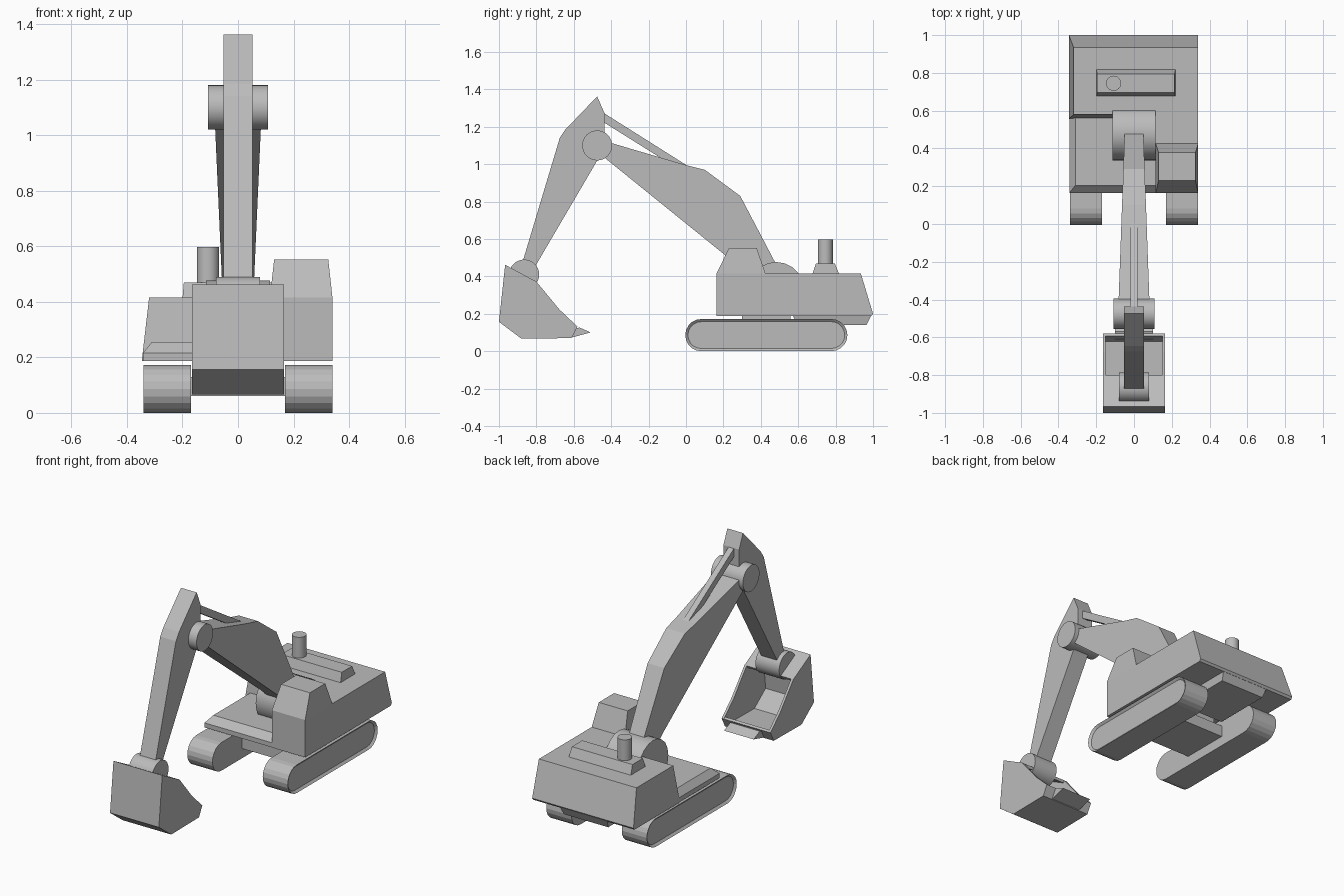
import bpy, bmesh, math
from mathutils import Vector

cube = bpy.data.objects.get("Cube")
if cube:
    bpy.data.objects.remove(cube)

grey = bpy.data.materials.new("plain_grey")
grey.use_nodes = True
tint = (0.5, 0.5, 0.5, 1)
grey.diffuse_color = tint
grey.node_tree.nodes["Principled BSDF"].inputs["Base Color"].default_value = tint


def finish(name, bm, smooth=False):
    bmesh.ops.recalc_face_normals(bm, faces=bm.faces)
    mesh = bpy.data.meshes.new(name)
    bm.to_mesh(mesh)
    bm.free()
    mesh.materials.append(grey)
    ob = bpy.data.objects.new(name, mesh)
    bpy.context.collection.objects.link(ob)
    if smooth:
        bpy.ops.object.select_all(action='DESELECT')
        ob.select_set(True)
        bpy.context.view_layer.objects.active = ob
        bpy.ops.object.shade_smooth_by_angle(angle=math.radians(30))
    return ob


def prism_bm(profile, x0, x1):
    """Extrude a (y, z) outline along x."""
    bm = bmesh.new()
    face = bm.faces.new([bm.verts.new((x0, y, z)) for y, z in profile])
    ext = bmesh.ops.extrude_face_region(bm, geom=[face])
    moved = [g for g in ext["geom"] if isinstance(g, bmesh.types.BMVert)]
    bmesh.ops.translate(bm, verts=moved, vec=(x1 - x0, 0, 0))
    return bm


def prism(name, profile, half):
    return finish(name, prism_bm(profile, -half, half))


def frustum(name, low, z0, high, z1):
    """Solid between two (x0, x1, y0, y1) rectangles."""
    bm = bmesh.new()
    for (xa, xb, ya, yb), z in ((low, z0), (high, z1)):
        for x, y in ((xa, ya), (xb, ya), (xb, yb), (xa, yb)):
            bm.verts.new((x, y, z))
    bmesh.ops.convex_hull(bm, input=bm.verts[:])
    bmesh.ops.dissolve_limit(bm, angle_limit=0.01, verts=bm.verts[:], edges=bm.edges[:])
    return finish(name, bm)


def arc(y, z, r, start, end, n):
    return [(y + r * math.cos(math.radians(start + (end - start) * i / n)),
             z + r * math.sin(math.radians(start + (end - start) * i / n)))
            for i in range(n + 1)]


def pin(name, y, z, r, half, sides=32):
    """Cylinder lying along x."""
    return finish(name, prism_bm(arc(y, z, r, 0, 360, sides)[:-1], -half, half), True)


# Crawler tracks: rounded belts with a shallow recess on the outer side
R = 0.086
belt = arc(0.777, R, R, -90, 90, 10) + arc(0.082, R, R, 90, 270, 10)
for side, label in ((1, "left"), (-1, "right")):
    bm = prism_bm(belt, side * 0.17, side * 0.34)
    bmesh.ops.recalc_face_normals(bm, faces=bm.faces)
    outer = [f for f in bm.faces if f.normal.x * side > 0.9]
    bmesh.ops.inset_region(bm, faces=outer, thickness=0.014, use_even_offset=True)
    bmesh.ops.translate(bm, verts=outer[0].verts[:], vec=(-side * 0.012, 0, 0))
    finish(label + "_track", bm)

# Undercarriage between the tracks and the underside of the house
cross = (-0.18, 0.18, 0.28, 0.58)
frustum("undercarriage", cross, 0.06, cross, 0.13)
ring = (-0.13, 0.13, 0.3, 0.56)
frustum("slew_base", ring, 0.12, ring, 0.2)
frustum("counterweight_keel", (-0.15, 0.15, 0.6, 0.965), 0.14,
        (-0.16, 0.16, 0.57, 0.99), 0.19)

# House: low deck, raised engine bay, side bay and cab
base = (-0.342, 0.3, 0.165, 0.6)
frustum("deck_edge", base, 0.187, base, 0.215)
frustum("deck_top", base, 0.215, (-0.31, 0.3, 0.205, 0.6), 0.255)
rear = (-0.345, 0.34, 0.555, 1.0)
frustum("rear_sill", (-0.345, 0.34, 0.555, 0.99), 0.187, rear, 0.2)
frustum("engine_bay", rear, 0.2, (-0.32, 0.34, 0.58, 0.935), 0.415)
bay = (0.115, 0.34, 0.163, 0.6)
frustum("side_bay", bay, 0.187, bay, 0.415)
frustum("cab", (0.115, 0.34, 0.163, 0.425), 0.415, (0.13, 0.325, 0.23, 0.378), 0.552)
frustum("engine_cover", (-0.2, 0.22, 0.675, 0.82), 0.41, (-0.195, 0.215, 0.695, 0.795), 0.47)

# Exhaust pipe
bm = bmesh.new()
bmesh.ops.create_cone(bm, cap_ends=True, segments=24, radius1=0.04, radius2=0.04, depth=0.16)
bmesh.ops.translate(bm, verts=bm.verts[:], vec=(-0.108, 0.745, 0.517))
finish("exhaust", bm, True)

# Boom, tapering in width towards its foot
boom = prism("boom", [(-0.44, 1.125), (0, 0.995), (0.1, 0.97), (0.29, 0.83),
                      (0.5, 0.43), (0.42, 0.33), (0.3, 0.44), (-0.43, 1.03)], 1)
for v in boom.data.vertices:
    v.co.x *= 0.067 - 0.036 * v.co.y
pin("boom_foot", 0.482, 0.33, 0.147, 0.115, 20)
pin("elbow_pin", -0.475, 1.1, 0.08, 0.108)

# Stick and the ram that pulls it
prism("stick", [(-0.475, 1.362), (-0.437, 1.275), (-0.437, 1.07), (-0.48, 1.01),
                (-0.82, 0.43), (-0.885, 0.44), (-0.675, 1.14), (-0.645, 1.185)], 0.053)
prism("stick_ram", [(-0.45, 1.28), (0.01, 0.99), (-0.13, 1.03), (-0.45, 1.23)], 0.018)

# Bucket: bent shell, open to the rear, closed by side plates
pin("bucket_pin", -0.865, 0.41, 0.08, 0.08)
shell = [(-0.8, 0.372), (-0.967, 0.462), (-1, 0.157), (-0.88, 0.067), (-0.612, 0.07), (-0.58, 0.131)]
bm = bmesh.new()
rows = [[bm.verts.new((x, y, z)) for y, z in shell] for x in (-0.16, 0.16)]
for i in range(len(shell) - 1):
    bm.faces.new((rows[0][i], rows[0][i + 1], rows[1][i + 1], rows[1][i]))
ob = finish("bucket_shell", bm)
# Thicken towards the inside of the bucket
wall = ob.data.polygons[1]
inward = Vector((0, -0.8, 0.25)) - wall.center
mod = ob.modifiers.new("thickness", 'SOLIDIFY')
mod.thickness = 0.016
mod.use_even_offset = True
mod.offset = 1 if wall.normal.dot(inward) > 0 else -1
for side, label in ((1, "left"), (-1, "right")):
    finish("bucket_" + label + "_plate",
           prism_bm(shell + [(-0.676, 0.222)], side * 0.15, side * 0.165))
prism("bucket_lip", [(-0.61, 0.115), (-0.57, 0.127), (-0.51, 0.1), (-0.612, 0.073)], 0.1)
